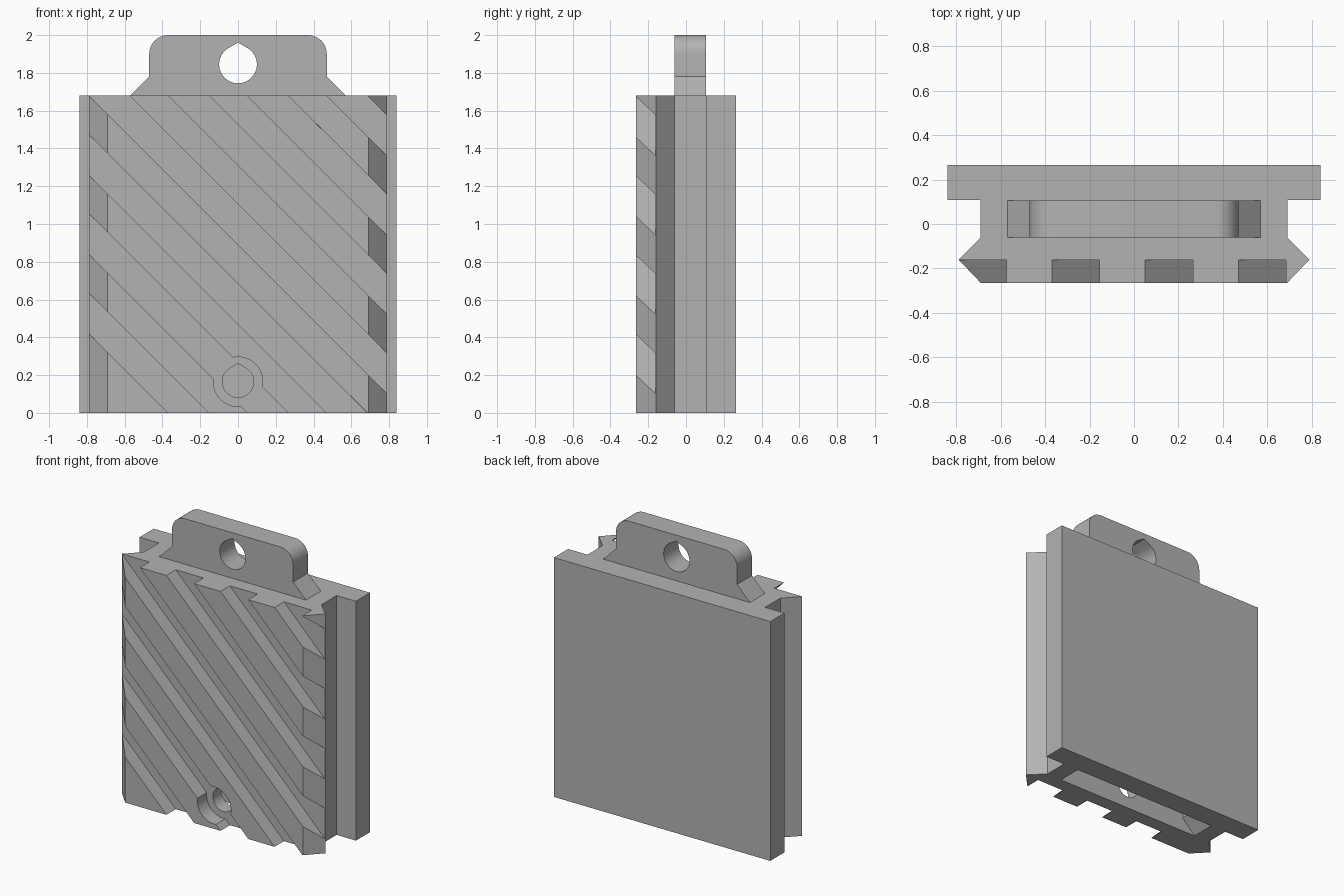
import bpy, bmesh
from math import sin, cos, radians, sqrt
from mathutils import Matrix, Vector

default = bpy.data.objects.get("Cube")
if default:
    bpy.data.objects.remove(default, do_unlink=True)

HEIGHT = 1.68          # top of the block
TAB_FRONT, TAB_BACK = -0.06, 0.105
GROOVE_FLOOR = -0.161

grey = bpy.data.materials.new("grey plastic")
grey.use_nodes = True
colour = (0.45, 0.45, 0.45, 1)
grey.diffuse_color = colour
grey.node_tree.nodes["Principled BSDF"].inputs["Base Color"].default_value = colour


def prism(name, outline, start, end, upright=False):
    """Extrude an outline along y (outline in x, z) or along z if upright."""
    place = (lambda a, b, d: (a, b, d)) if upright else (lambda a, b, d: (a, d, b))
    bm = bmesh.new()
    face = bm.faces.new([bm.verts.new(place(a, b, start)) for a, b in outline])
    moved = bmesh.ops.extrude_face_region(bm, geom=[face])["geom"]
    bmesh.ops.translate(bm, verts=[v for v in moved if isinstance(v, bmesh.types.BMVert)],
                        vec=Vector(place(0, 0, end - start)))
    bmesh.ops.recalc_face_normals(bm, faces=bm.faces)
    mesh = bpy.data.meshes.new(name)
    bm.to_mesh(mesh)
    bm.free()
    mesh.materials.append(grey)
    obj = bpy.data.objects.new(name, mesh)
    bpy.context.collection.objects.link(obj)
    return obj


def activate(obj):
    bpy.ops.object.select_all(action='DESELECT')
    obj.select_set(True)
    bpy.context.view_layer.objects.active = obj


def cut(obj, cutter):
    cutter.hide_render = True
    mod = obj.modifiers.new("cut", 'BOOLEAN')
    mod.operation, mod.solver, mod.object = 'DIFFERENCE', 'EXACT', cutter
    activate(obj)
    bpy.ops.object.modifier_apply(modifier=mod.name)
    bpy.data.objects.remove(cutter, do_unlink=True)


def arc(cx, cz, r, a0, a1, steps):
    angles = [radians(a0 + (a1 - a0) * i / steps) for i in range(steps + 1)]
    return [(cx + r * cos(a), cz + r * sin(a)) for a in angles]


def teardrop(z, r):
    """Round hole with a shallow pointed roof."""
    return arc(0, z, r, 120, 420, 40) + [(0, z + r / cos(radians(30)))]


def tab_outline(z):
    """Tab with flared foot and rounded upper corners."""
    half = [(0.57, z), (0.47, z + 0.1)] + arc(0.37, z + 0.22, 0.1, 0, 90, 10)
    return half + [(-x, h) for x, h in reversed(half)]


# Block with back plate, neck and pointed side rails
half = [(0.69, -0.265), (0.79, -0.16), (0.69, -0.06), (0.69, 0.108), (0.84, 0.108), (0.84, 0.265)]
block = prism("grooved_block", half + [(-x, y) for x, y in reversed(half)], 0, HEIGHT, True)

# Diagonal grooves across the front
for k in range(-3, 5):
    low = 0.89 + 0.42 * k
    high = low + 0.215
    band = [(-1.2, low + 1.2), (1.2, low - 1.2), (1.2, high - 1.2), (-1.2, high + 1.2)]
    cut(block, prism("groove_cutter", band, -0.4, GROOVE_FLOOR))

# Socket underneath, matching the tab of the next piece
socket = tab_outline(0)
socket = [(0.57, -0.1)] + socket + [(-0.57, -0.1)]
cut(block, prism("socket_cutter", socket, TAB_FRONT - 0.003, TAB_BACK + 0.003))

# Screw hole and its round recess
cut(block, prism("recess_cutter", arc(0, 0.165, 0.131, 0, 352.5, 47), -0.4, GROOVE_FLOOR))
cut(block, prism("hole_cutter", teardrop(0.165, 0.083), -0.4, 0))

# Upper tab with its hole
tab = prism("hanging_tab", tab_outline(HEIGHT), TAB_FRONT, TAB_BACK)
cut(tab, prism("tab_hole_cutter", teardrop(1.845, 0.1), -0.3, 0.3))

for part in (block, tab):
    activate(part)
    bpy.ops.object.shade_smooth_by_angle(angle=radians(25))
